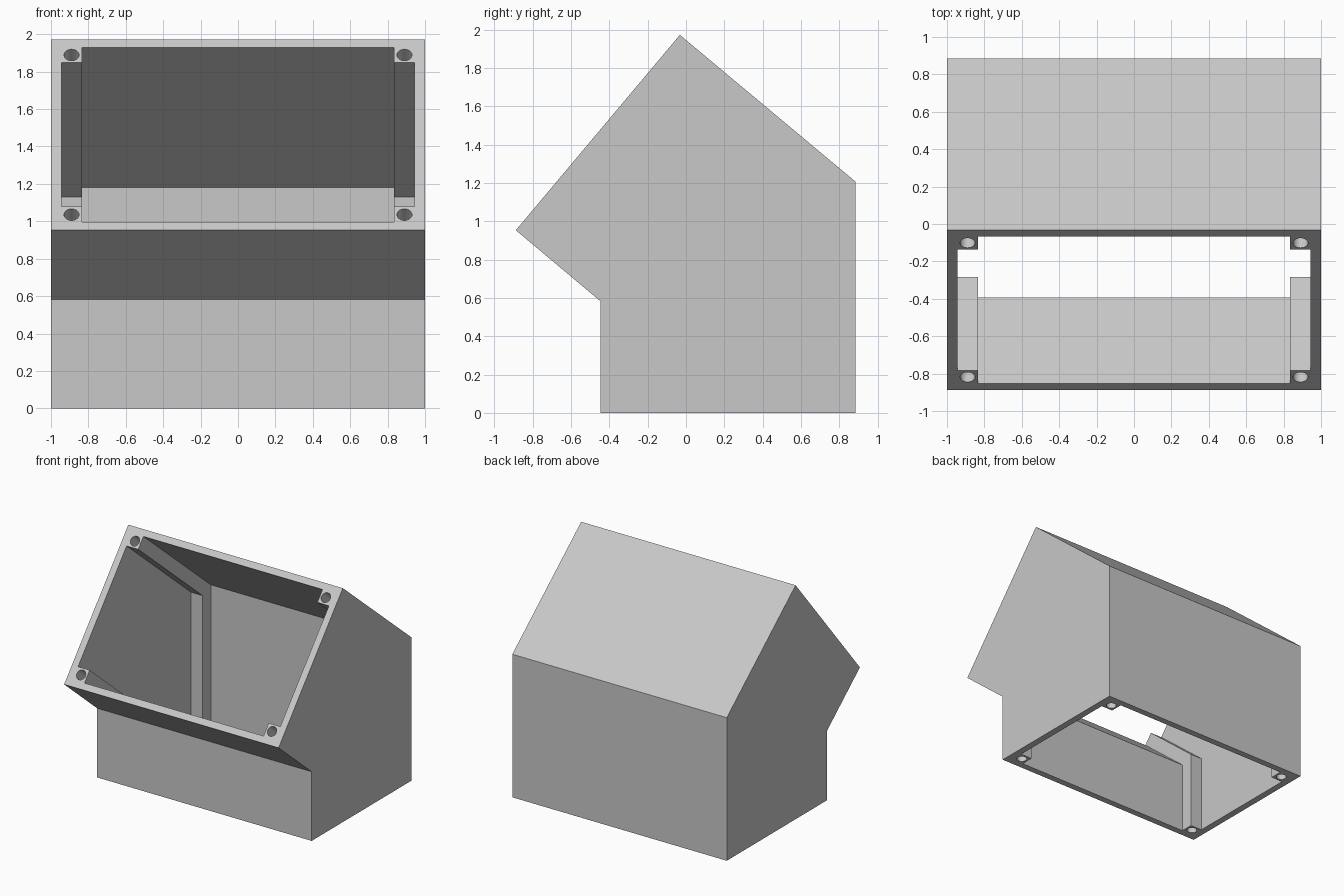
import bpy
import bmesh
from mathutils import Vector

cube = bpy.data.objects.get("Cube")
if cube:
    bpy.data.objects.remove(cube, do_unlink=True)

# Side profile (y, z): each pair is one section across the bent box, front edge then back edge
FOOT = Vector((-0.447, 0)), Vector((0.885, 0))
MITRE = Vector((-0.447, 0.583)), Vector((0.885, 1.206))
FACE = Vector((-0.888, 0.953)), Vector((-0.032, 1.972))
WIDTH = (FOOT[1] - FOOT[0]).length
DOWN = Vector((0, -1))
slope = (FACE[1] - FACE[0]).normalized()
OUT = Vector((-slope.y, slope.x))      # points out of the sloping opening

WALL, POST, HOLE_INSET = 0.055, 0.163, 0.108
INNER_X, POST_X, HOLE_X = 0.943, 0.835, 0.89
HOLE_RADIUS, HOLE_DEPTH = 0.04, 0.3

grey = bpy.data.materials.new("light grey")
grey.use_nodes = True
colour = (0.58, 0.58, 0.58, 1)
grey.diffuse_color = colour
grey.node_tree.nodes["Principled BSDF"].inputs["Base Color"].default_value = colour


def make_object(name, bm):
    bmesh.ops.recalc_face_normals(bm, faces=bm.faces)
    mesh = bpy.data.meshes.new(name)
    bm.to_mesh(mesh)
    bm.free()
    mesh.materials.append(grey)
    obj = bpy.data.objects.new(name, mesh)
    bpy.context.collection.objects.link(obj)
    return obj


def bent_box(name, half_x, inset=0.0, overshoot=0.0):
    """Extrude the bent profile along x, drawn in by inset and lengthened past both openings."""
    near, far = inset / WIDTH, 1 - inset / WIDTH
    foot, face = DOWN * overshoot, OUT * overshoot
    outline = [FOOT[0].lerp(FOOT[1], near) + foot, FOOT[0].lerp(FOOT[1], far) + foot,
               MITRE[0].lerp(MITRE[1], far), FACE[0].lerp(FACE[1], far) + face,
               FACE[0].lerp(FACE[1], near) + face, MITRE[0].lerp(MITRE[1], near)]
    bm = bmesh.new()
    side = bm.faces.new([bm.verts.new((-half_x, p.x, p.y)) for p in outline])
    made = bmesh.ops.extrude_face_region(bm, geom=[side])["geom"]
    bmesh.ops.translate(bm, vec=(2 * half_x, 0, 0),
                        verts=[v for v in made if isinstance(v, bmesh.types.BMVert)])
    return make_object(name, bm)


def screw_holes(name):
    """Cylinders for the four corner holes of both openings."""
    bm = bmesh.new()
    for section, axis in ((FOOT, DOWN), (FACE, OUT)):
        direction = Vector((0, axis.x, axis.y))
        turn = direction.to_track_quat('Z', 'Y').to_matrix().to_4x4()
        for x in (-HOLE_X, HOLE_X):
            for inset in (HOLE_INSET, WIDTH - HOLE_INSET):
                p = section[0].lerp(section[1], inset / WIDTH)
                turn.translation = Vector((x, p.x, p.y))
                bmesh.ops.create_cone(bm, cap_ends=True, segments=32, radius1=HOLE_RADIUS,
                                      radius2=HOLE_RADIUS, depth=2 * HOLE_DEPTH, matrix=turn)
    return make_object(name, bm)


# Outer shell, hollowed so that full-length posts stay in the corners
housing = bent_box("housing", 1.0)
cutters = [bent_box("main_cavity", POST_X, WALL, 0.1),
           bent_box("side_cavity", INNER_X, POST, 0.2),
           screw_holes("screw_holes")]

bpy.ops.object.select_all(action='DESELECT')
bpy.context.view_layer.objects.active = housing
housing.select_set(True)
for cutter in cutters:
    cutter.hide_render = True
    mod = housing.modifiers.new(cutter.name, 'BOOLEAN')
    mod.operation = 'DIFFERENCE'
    mod.solver = 'EXACT'
    mod.object = cutter
    bpy.ops.object.modifier_apply(modifier=mod.name)
    bpy.data.objects.remove(cutter, do_unlink=True)

bpy.ops.object.shade_smooth_by_angle()
